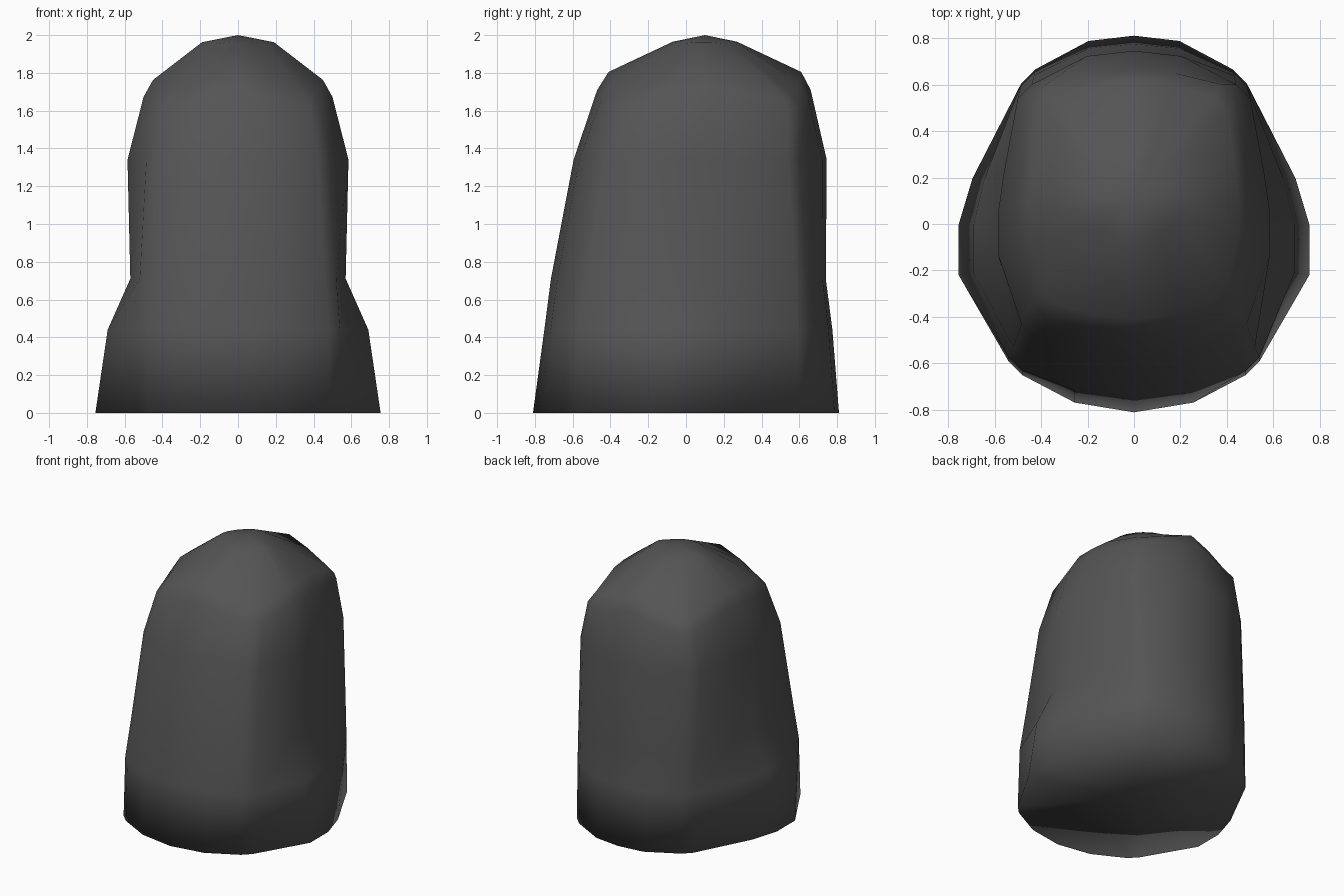
import bpy, bmesh

if "Cube" in bpy.data.objects:
    bpy.data.objects.remove(bpy.data.objects["Cube"])

stone = bpy.data.materials.new("dark_grey_stone")
stone.diffuse_color = (0.09, 0.09, 0.09, 1)
stone.use_nodes = True
stone.node_tree.nodes["Principled BSDF"].inputs["Base Color"].default_value = stone.diffuse_color

# height, side half width, front y, back y, front corner (x, y), back corner (x, y), corner drop
RINGS = [
    (0.00, .755, -.81, .81, .51, -.62, .455, .635, 0),
    (0.44, .69, -.75, .775, .51, -.60, .46, .62, 0),
    (0.71, .57, -.715, .74, .49, -.56, .46, .61, 0),
    (1.34, .585, -.595, .745, .455, -.46, .47, .57, 0),
    (1.69, .50, -.47, .66, .41, -.37, .41, .57, .07),
    (1.785, .45, -.41, .61, .37, -.31, .37, .52, .09),
    (1.965, .19, -.07, .27, .13, -.03, .13, .22, .01),
]


def half_ring(z, hx, yf, yb, fx, fy, bx, by, drop):
    """Right half of a rounded-box section, front middle to back middle."""
    c = min(.03, hx * .08)
    pts = [(0, yf, 0), (fx * .5, yf + (fy - yf) * .22, .4),
           (fx - c, fy - c, 1), (fx + c, fy + c, 1)]
    for t, inset in ((.32, 0), (.49, 0), (.65, .2)):
        pts.append((hx - inset * (hx - bx), fy + t * (by - fy), .25))
    pts += [(bx + c, by - c, 1), (bx - c, by + c, 1),
            (bx * .43, yb - (yb - by) * .13, .4), (0, yb, 0)]
    return [(x, y, z - drop * d + (.02 if drop > .05 and d < .1 else 0)) for x, y, d in pts]


# Body: loft the mirrored sections, cap the base and close the crown
bm = bmesh.new()
loops = []
for ring in RINGS:
    half = half_ring(*ring)
    full = half + [(-x, y, z) for x, y, z in half[-2:0:-1]]
    loops.append([bm.verts.new(p) for p in full])
n = len(loops[0])
for a, b in zip(loops, loops[1:]):
    for i in range(n):
        j = (i + 1) % n
        bm.faces.new((a[i], a[j], b[j], b[i]))
apex = bm.verts.new((0, .10, 2.0))
base = bm.verts.new((0, 0, 0))
for i in range(n):
    j = (i + 1) % n
    bm.faces.new((loops[-1][i], loops[-1][j], apex))
    bm.faces.new((loops[0][j], loops[0][i], base))
bmesh.ops.recalc_face_normals(bm, faces=bm.faces[:])
for f in bm.faces:
    f.smooth = True
mesh = bpy.data.meshes.new("standing_stone")
bm.to_mesh(mesh)
bm.free()
mesh.materials.append(stone)
body = bpy.data.objects.new("standing_stone", mesh)
bpy.context.collection.objects.link(body)
